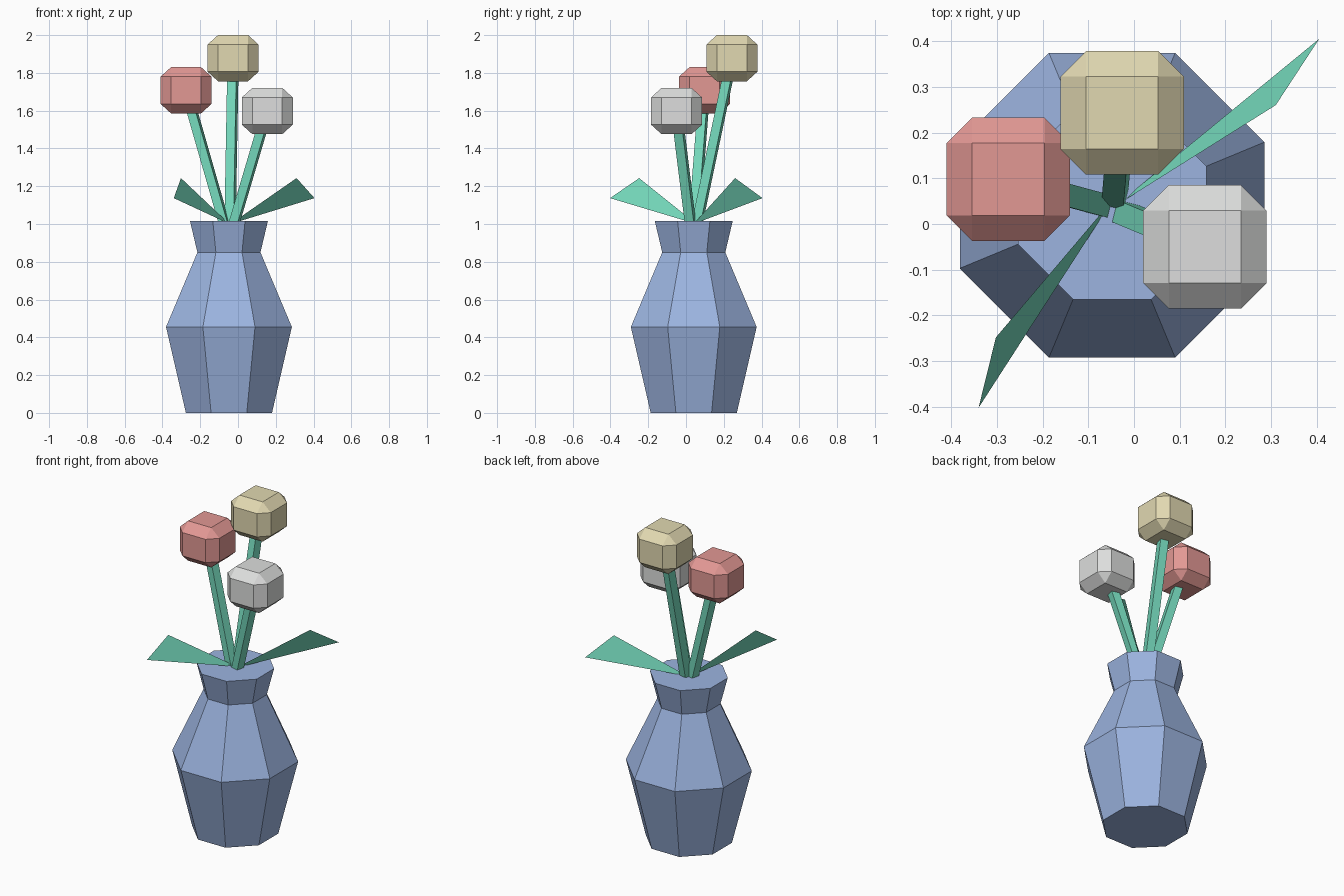
import bpy, bmesh, math
from mathutils import Vector, Matrix

cube = bpy.data.objects.get("Cube")
if cube:
    bpy.data.objects.remove(cube, do_unlink=True)


def material(name, *srgb):
    rgb = [((c / 255 + 0.055) / 1.055) ** 2.4 for c in srgb]
    m = bpy.data.materials.new(name)
    m.use_nodes = True
    m.diffuse_color = (*rgb, 1)
    shader = next(n for n in m.node_tree.nodes if n.type == 'BSDF_PRINCIPLED')
    shader.inputs["Base Color"].default_value = (*rgb, 1)
    shader.inputs["Roughness"].default_value = 0.8
    return m


blue = material("vase blue", 156, 180, 224)
green = material("leaf green", 117, 217, 188)
pink = material("petal pink", 226, 152, 148)
cream = material("petal cream", 225, 216, 177)
white = material("petal white", 221, 222, 221)


def finish(bm, name, mat, closed=True):
    if closed:
        bmesh.ops.recalc_face_normals(bm, faces=bm.faces)
    mesh = bpy.data.meshes.new(name)
    bm.to_mesh(mesh)
    bm.free()
    mesh.materials.append(mat)
    obj = bpy.data.objects.new(name, mesh)
    bpy.context.collection.objects.link(obj)
    return obj


def loft(name, mat, sides, rings, turn):
    """Closed prism through rings of (centre, circumradius)."""
    bm = bmesh.new()
    loops = []
    for centre, radius in rings:
        angles = [turn + math.tau * i / sides for i in range(sides)]
        loops.append([bm.verts.new(Vector(centre) + radius * Vector((math.cos(a), math.sin(a), 0)))
                      for a in angles])
    for low, high in zip(loops, loops[1:]):
        for i in range(sides):
            j = (i + 1) % sides
            bm.faces.new((low[i], low[j], high[j], high[i]))
    bm.faces.new(loops[0])
    bm.faces.new(loops[-1])
    return finish(bm, name, mat)


# Eight-sided vase: height and distance from axis to flat side
AXIS = Vector((-0.048, 0.041, 0))
profile = [(0, 0.228), (0.455, 0.333), (0.85, 0.167), (1.015, 0.206)]
rings = [(AXIS + Vector((0, 0, z)), a / math.cos(math.pi / 8)) for z, a in profile]
loft("vase", blue, 8, rings, math.pi / 8)


# Flowers: square stem running into a chamfered block head
def flower(name, mat, foot, head):
    loft(name + "_stem", green, 4, [(foot, 0.035), (head, 0.035)], math.radians(45 - 14))
    bm = bmesh.new()
    bmesh.ops.create_cube(bm, size=0.27)
    bmesh.ops.bevel(bm, geom=bm.edges[:], offset=0.056, segments=1, affect='EDGES')
    bm.transform(Matrix.Translation(head) @ Matrix.Diagonal((1, 1, 0.91, 1)))
    finish(bm, name + "_head", mat)


flower("pink_flower", pink, (-0.072, 0.043, 1), (-0.275, 0.098, 1.708))
flower("cream_flower", cream, (-0.042, 0.058, 1), (-0.026, 0.243, 1.878))
flower("white_flower", white, (-0.022, 0.024, 1), (0.155, -0.05, 1.598))


# Flat triangular leaves growing from the vase mouth
def leaf(name, *points):
    bm = bmesh.new()
    bm.faces.new([bm.verts.new(p) for p in points])
    finish(bm, name, green, closed=False)


leaf("left_leaf", (-0.04, 0.04, 1), (0.31, 0.26, 1.243), (0.405, 0.405, 1.137))
leaf("right_leaf", (-0.045, 0.055, 1), (-0.302, -0.248, 1.243), (-0.34, -0.402, 1.137))
